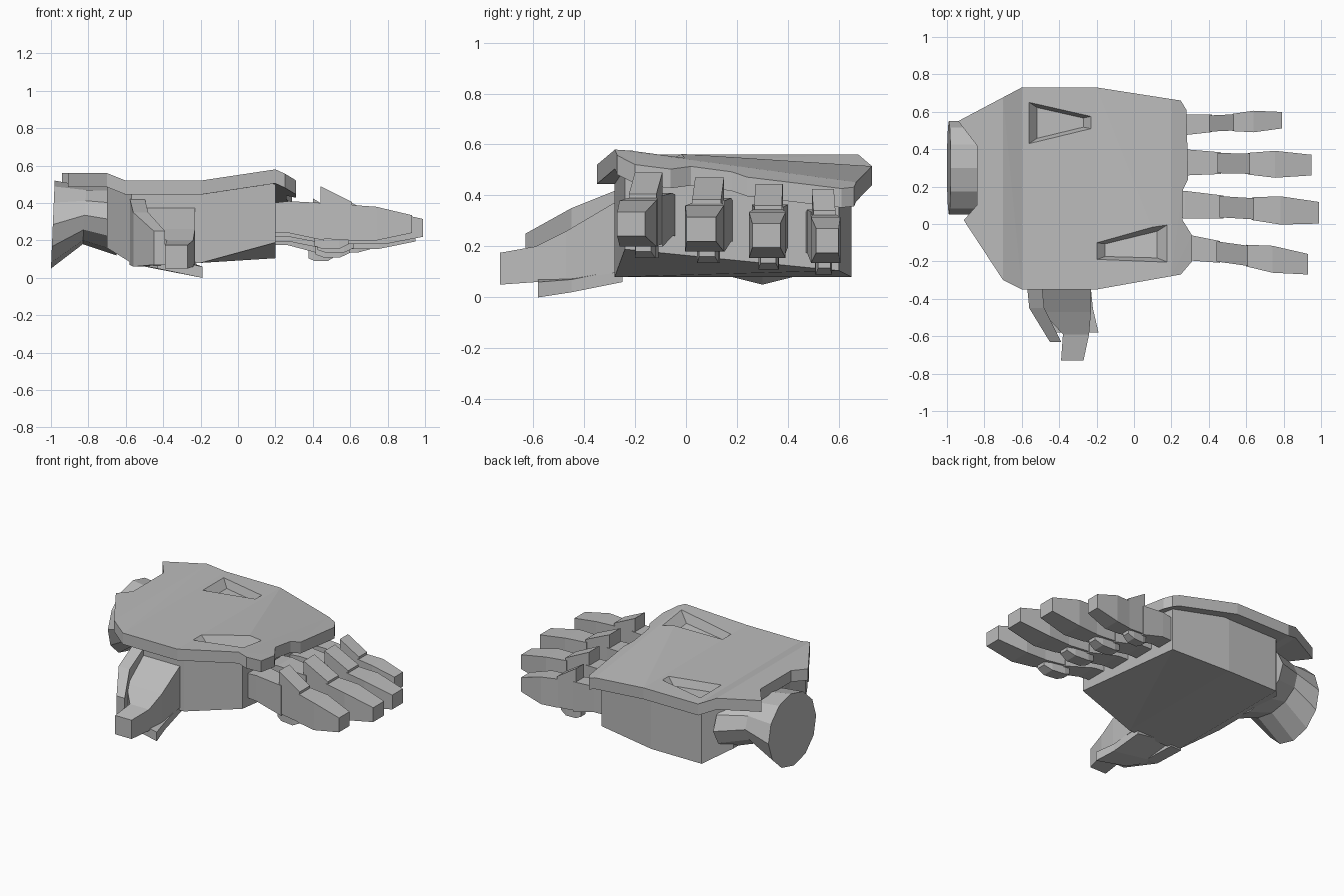
import bpy, bmesh, math
from mathutils import Vector

cube = bpy.data.objects.get("Cube")
if cube:
    bpy.data.objects.remove(cube)

grey = bpy.data.materials.new("armour_grey")
grey.use_nodes = True
GREY = (0.5, 0.5, 0.5, 1)
grey.diffuse_color = GREY
grey.node_tree.nodes["Principled BSDF"].inputs["Base Color"].default_value = GREY


def finish(name, bm):
    bmesh.ops.recalc_face_normals(bm, faces=bm.faces)
    mesh = bpy.data.meshes.new(name)
    bm.to_mesh(mesh)
    bm.free()
    mesh.materials.append(grey)
    obj = bpy.data.objects.new(name, mesh)
    bpy.context.collection.objects.link(obj)
    return obj


def loft(name, rings):
    """Skin matching rings of points and cap both ends."""
    bm = bmesh.new()
    rows = [[bm.verts.new(p) for p in ring] for ring in rings]
    n = len(rows[0])
    for a, b in zip(rows, rows[1:]):
        for i in range(n):
            j = (i + 1) % n
            bm.faces.new((a[i], a[j], b[j], b[i]))
    bm.faces.new(rows[0])
    bm.faces.new(rows[-1])
    return finish(name, bm)


def slab(name, outline, x_cuts, y_cuts, top, bottom):
    """Fill an outline, crease it along cuts and give it shaped top and bottom."""
    bm = bmesh.new()
    bm.faces.new([bm.verts.new((x, y, 0)) for x, y in outline])
    cuts = [((c, 0, 0), (1, 0, 0)) for c in x_cuts] + [((0, c, 0), (0, 1, 0)) for c in y_cuts]
    for co, no in cuts:
        bmesh.ops.bisect_plane(bm, geom=bm.verts[:] + bm.edges[:] + bm.faces[:],
                               plane_co=co, plane_no=no, dist=1e-5)
    lower = bm.verts[:]
    new = bmesh.ops.extrude_face_region(bm, geom=bm.faces[:], use_keep_orig=True)
    upper = [g for g in new["geom"] if isinstance(g, bmesh.types.BMVert)]
    for v in lower:
        v.co.z = bottom(v.co.x, v.co.y)
    for v in upper:
        v.co.z = top(v.co.x, v.co.y)
    bmesh.ops.triangulate(bm, faces=bm.faces[:])
    return finish(name, bm)


def interp(x, points):
    if x <= points[0][0]:
        return points[0][1]
    for (x0, z0), (x1, z1) in zip(points, points[1:]):
        if x <= x1:
            return z0 + (z1 - z0) * (x - x0) / (x1 - x0)
    return points[-1][1]


# Back plate surface: thumb side is level, far side drops towards the fingers
THUMB_SIDE = [(-0.7, 0.56), (-0.6, 0.52), (-0.2, 0.52), (0.2, 0.58), (0.31, 0.53)]
FAR_SIDE = [(-0.7, 0.56), (-0.6, 0.515), (-0.2, 0.515), (0.2, 0.45), (0.3, 0.41)]


def plate_z(x, y):
    t = min(max((y + 0.27) / 0.95, 0), 1)
    return interp(x, THUMB_SIDE) * (1 - t) + interp(x, FAR_SIDE) * t


plate_outline = [(-0.6, 0.73), (-0.2, 0.73), (0.25, 0.66), (0.28, 0.61), (0.29, 0.24),
                 (0.26, 0.18), (0.26, 0.02), (0.31, -0.06), (0.31, -0.2), (0.25, -0.27),
                 (-0.2, -0.35), (-0.6, -0.35), (-0.7, -0.3), (-0.91, 0.02), (-0.84, 0.1),
                 (-0.84, 0.42), (-0.94, 0.55)]
plate = slab("back_plate", plate_outline, (-0.7, -0.6, -0.2, 0.2), (),
             plate_z, lambda x, y: plate_z(x, y) - 0.075)

# Tapered recesses in the plate
recesses = [[(-0.56, 0.65), (-0.23, 0.575), (-0.23, 0.51), (-0.56, 0.43)],
            [(-0.2, -0.1), (0.17, -0.01), (0.17, -0.2), (-0.2, -0.19)]]
for outline in recesses:
    mid = sum((Vector(p) for p in outline), Vector((0, 0))) / 4
    rings = []
    for scale, lift in ((0.75, -0.05), (1.2, 0.04)):
        pts = [mid + (Vector(p) - mid) * scale for p in outline]
        rings.append([(p.x, p.y, plate_z(*p) + lift) for p in pts])
    cutter = loft("recess_cutter", rings)
    cutter.hide_render = True
    mod = plate.modifiers.new("recess", "BOOLEAN")
    mod.operation = "DIFFERENCE"
    mod.object = cutter
    bpy.context.view_layer.objects.active = plate
    bpy.ops.object.modifier_apply(modifier=mod.name)
    bpy.data.objects.remove(cutter)


# Palm, its underside rising towards the fingers
def palm_bottom(x, y):
    t = (y + 0.25) / 0.9
    rise = 0.11 * (1 - t) + 0.02 * t
    return interp(x, [(-0.7, 0.16), (-0.58, 0.08), (-0.2, 0.08), (0.2, 0.08 + rise)])


palm_outline = [(0.2, -0.24), (-0.2, -0.28), (-0.57, -0.28), (-0.7, -0.04), (-0.7, 0.5),
                (-0.57, 0.65), (-0.2, 0.65), (0.2, 0.6)]
slab("palm", palm_outline, (-0.57, -0.2), (), lambda x, y: plate_z(x, y) - 0.06, palm_bottom)

# Flared twelve-sided wrist
wrist = []
for x, half_width, low, high in ((-0.99, 0.25, 0.05, 0.52), (-0.82, 0.25, 0.18, 0.49),
                                 (-0.64, 0.33, 0.12, 0.49)):
    ring = []
    for i in range(12):
        a = math.tau * i / 12
        z = (low + high) / 2 + math.sin(a) * (high - low) / 2
        ring.append((x + 0.01 * math.sin(a), 0.3 + half_width * math.cos(a), z))
    wrist.append(ring)
loft("wrist", wrist)


# Fingers: each segment is lofted from (x, half width, bottom, top)
SEGMENTS = {
    "base": [(0.18, 0.07, 0.24, 0.40), (0.27, 0.07, 0.24, 0.41), (0.46, 0.058, 0.20, 0.40)],
    "middle": [(0.44, 0.054, 0.21, 0.49), (0.61, 0.054, 0.20, 0.405)],
    "tip": [(0.60, 0.058, 0.20, 0.39), (0.74, 0.072, 0.20, 0.38), (0.93, 0.055, 0.24, 0.335)],
    "pad": [(0.41, 0.03, 0.17, 0.22), (0.45, 0.04, 0.155, 0.22), (0.54, 0.04, 0.155, 0.22),
            (0.59, 0.03, 0.18, 0.22)],
}


def finger(name, y_base, y_end, x_end, drop, width):
    stretch = (x_end - 0.25) / 0.68
    slope = (y_end - y_base) / 0.68
    for part, stations in SEGMENTS.items():
        rings = []
        for x, w, low, high in stations:
            y = y_base + slope * (x - 0.25)
            w *= width
            x = 0.25 + (x - 0.25) * stretch
            rings.append([(x, y - w, low - drop), (x, y + w, low - drop),
                          (x, y + w, high - drop), (x, y - w, high - drop)])
        loft(f"{name}_{part}", rings)


finger("first_finger", -0.12, -0.215, 0.93, 0, 1)
finger("second_finger", 0.105, 0.06, 0.99, 0.02, 1.05)
finger("third_finger", 0.33, 0.315, 0.95, 0.045, 1)
finger("fourth_finger", 0.53, 0.555, 0.79, 0.065, 0.8)


# Thumb: sections along y as (y, x0, x1, bottom, top), tilted sideways by lean
def thumb_part(name, stations, lean=0):
    loft(name, [[(x0, y, low), (x1, y, low - lean), (x1, y, high - lean), (x0, y, high)]
                for y, x0, x1, low, high in stations])


thumb_part("thumb", [(-0.25, -0.52, -0.23, 0.10, 0.39), (-0.47, -0.49, -0.23, 0.07, 0.26),
                     (-0.59, -0.38, -0.24, 0.06, 0.20), (-0.73, -0.39, -0.27, 0.05, 0.175)])
thumb_part("thumb_outer_guard", [(-0.25, -0.58, -0.50, 0.07, 0.43),
                                 (-0.45, -0.56, -0.48, 0.06, 0.35),
                                 (-0.63, -0.45, -0.39, 0.07, 0.25)])
thumb_part("thumb_lower_guard", [(-0.25, -0.56, -0.24, 0.11, 0.16),
                                 (-0.45, -0.55, -0.22, 0.07, 0.12),
                                 (-0.58, -0.43, -0.19, 0.05, 0.11)], 0.05)
